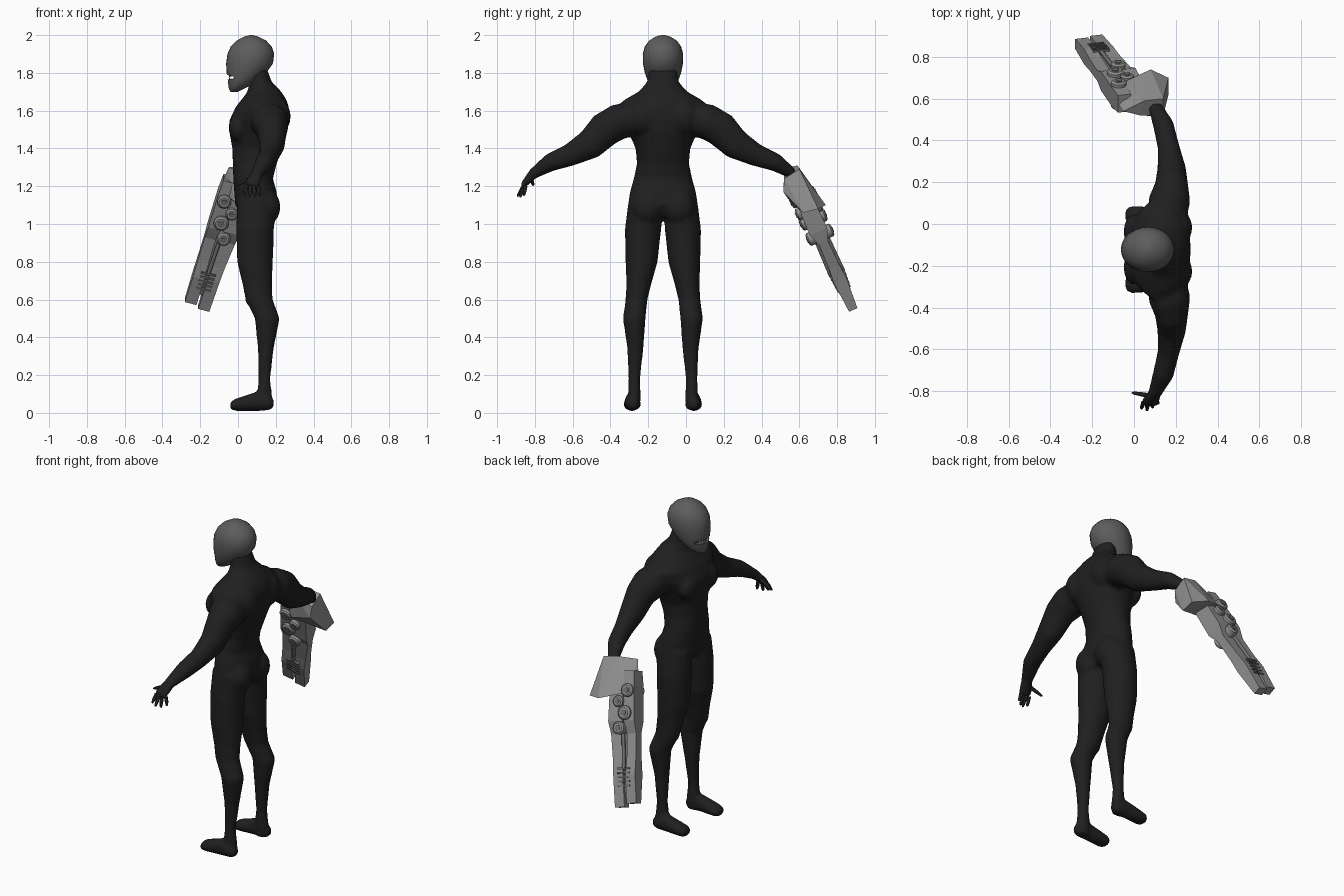
import bpy, bmesh, math
from mathutils import Vector as V

if "Cube" in bpy.data.objects:
    bpy.data.objects.remove(bpy.data.objects["Cube"])

MID = -0.122  # body centre line in y


def material(name, v):
    m = bpy.data.materials.new(name)
    m.diffuse_color = (v, v, v, 1)
    m.use_nodes = True
    m.node_tree.nodes["Principled BSDF"].inputs["Base Color"].default_value = m.diffuse_color
    return m


BODY = material("body black", 0.014)
HEAD = material("head grey", 0.11)
GUN = material("weapon light grey", 0.28)
DARK = material("weapon dark grey", 0.16)


def finish(name, bm, mat, angle=None):
    bmesh.ops.recalc_face_normals(bm, faces=bm.faces)
    me = bpy.data.meshes.new(name)
    bm.to_mesh(me)
    bm.free()
    me.materials.append(mat)
    ob = bpy.data.objects.new(name, me)
    bpy.context.collection.objects.link(ob)
    if angle:
        bpy.ops.object.select_all(action='DESELECT')
        ob.select_set(True)
        bpy.context.view_layer.objects.active = ob
        bpy.ops.object.shade_smooth_by_angle(angle=math.radians(angle))
    return ob


def tube(bm, rings, ref, tangent=None, n=20, phase=0.0, mirror=False):
    """Loft of ellipses (centre, radius along ref, other radius), capped."""
    pts = [V(r[0]) for r in rings]
    loops = []
    for i, (c, ra, rb) in enumerate(rings):
        t = V(tangent) if tangent else pts[min(i + 1, len(pts) - 1)] - pts[max(i - 1, 0)]
        t.normalize()
        a = (V(ref) - V(ref).dot(t) * t).normalized()
        b = t.cross(a)
        loop = []
        for k in range(n):
            u = 2 * math.pi * k / n + phase
            p = pts[i] + a * ra * math.cos(u) + b * rb * math.sin(u)
            if mirror:
                p.y = 2 * MID - p.y
            loop.append(bm.verts.new(p))
        loops.append(loop)
    for l0, l1 in zip(loops, loops[1:]):
        for k in range(n):
            bm.faces.new((l0[k], l0[(k + 1) % n], l1[(k + 1) % n], l1[k]))
    bm.faces.new(loops[0][::-1])
    bm.faces.new(loops[-1])


def hull(name, pts, mat):
    bm = bmesh.new()
    vs = [bm.verts.new(p) for p in pts]
    bmesh.ops.convex_hull(bm, input=vs)
    loose = [v for v in bm.verts if not v.link_faces]
    bmesh.ops.delete(bm, geom=loose, context='VERTS')
    return finish(name, bm, mat)


X, Y, Z = (1, 0, 0), (0, 1, 0), (0, 0, 1)

# Body: torso, legs, feet and arms fused into one smooth skin
bm = bmesh.new()
torso = [(1.04, .03, .17, .12), (1.10, -.015, .21, .185), (1.17, -.02, .205, .175),
         (1.24, -.025, .185, .155), (1.32, -.028, .205, .138), (1.40, -.03, .235, .145),
         (1.48, -.045, .26, .18), (1.55, -.045, .272, .22), (1.62, -.012, .27, .25),
         (1.66, .02, .255, .20), (1.70, .05, .23, .13), (1.75, .06, .18, .085),
         (1.83, .06, .15, .07)]
tube(bm, [(((a + b) / 2, MID, z), (b - a) / 2, w) for z, a, b, w in torso], X, Z, 32)
leg = [(1.12, .10, .105, -.215, .09), (.97, .09, .10, -.228, .096), (.80, .09, .095, -.235, .085),
       (.68, .102, .078, -.25, .066), (.60, .112, .072, -.262, .058), (.50, .155, .066, -.274, .06),
       (.34, .147, .042, -.268, .043), (.18, .14, .031, -.274, .031), (.08, .14, .042, -.274, .034),
       (.02, .14, .038, -.274, .03)]
foot = [(.188, .05, .024, .022), (.16, .05, .038, .036), (.10, .062, .052, .038),
        (.03, .05, .040, .045), (-.02, .042, .031, .046), (-.042, .037, .018, .03)]
arm = [((.16, -.27, 1.56), .09, .09), ((.17, -.36, 1.54), .10, .095), ((.18, -.43, 1.50), .08, .093),
       ((.18, -.51, 1.42), .068, .08), ((.165, -.615, 1.365), .052, .06),
       ((.14, -.72, 1.325), .05, .048), ((.10, -.81, 1.265), .033, .028),
       ((.08, -.845, 1.225), .042, .02), ((.072, -.865, 1.2), .04, .016)]
for m in (False, True):
    tube(bm, [((x, y, z), rx, ry) for z, x, rx, y, ry in leg], X, Z, mirror=m)
    tube(bm, [((x, -.285, z), ry, rz) for x, z, rz, ry in foot], Y, (-1, 0, 0), mirror=m)
    tube(bm, arm[:7] if m else arm, X, mirror=m)
    # chest, shoulder blade, buttock and kneecap swellings: centre x, y offset, z, radii
    for x, dy, z, rx, ry, rz in ((.0, .085, 1.51, .05, .085, .075), (.2, .105, 1.57, .08, .09, .1),
                                 (.15, .085, 1.09, .075, .085, .095), (.06, .14, .61, .024, .03, .04)):
        ball = bmesh.ops.create_uvsphere(bm, u_segments=16, v_segments=10, radius=1)['verts']
        bmesh.ops.scale(bm, vec=(rx, ry, rz), verts=ball)
        bmesh.ops.translate(bm, vec=(x, MID + (dy if m else -dy), z), verts=ball)
body = finish("body", bm, BODY)
mod = body.modifiers.new("fuse", 'REMESH')
mod.mode, mod.voxel_size, mod.use_smooth_shade = 'VOXEL', 0.011, True
mod = body.modifiers.new("soften", 'SMOOTH')
mod.factor, mod.iterations = 0.5, 6

# Fingers and thumb of the free hand
tips = [((.045, -.855, 1.205), (.035, -.885, 1.155)), ((.065, -.86, 1.2), (.062, -.893, 1.145)),
        ((.085, -.86, 1.2), (.09, -.878, 1.14)), ((.105, -.85, 1.2), (.118, -.858, 1.15)),
        ((.065, -.82, 1.24), (-.01, -.808, 1.205))]
for i, (a, b) in enumerate(tips):
    a, b = V(a), V(b)
    bm = bmesh.new()
    tube(bm, [(a, .011, .011), (a.lerp(b, .5), .010, .010), (a.lerp(b, .9), .007, .007),
              (b, .003, .003)], X, n=10)
    finish("thumb" if i == 4 else f"finger_{i + 1}", bm, BODY, 60)

# Head with an open mouth
bm = bmesh.new()
skull = [(1.70, -.04, .0, .025), (1.715, -.048, .03, .05), (1.74, -.052, .08, .072),
         (1.77, -.055, .115, .085), (1.80, -.060, .15, .096), (1.85, -.063, .185, .106),
         (1.90, -.056, .192, .107), (1.94, -.038, .178, .096), (1.97, -.008, .15, .074),
         (1.99, .028, .112, .043), (2.0, .06, .08, .012)]
tube(bm, [(((a + b) / 2, MID, z), (b - a) / 2, w) for z, a, b, w in skull], X, Z, 28)
head = finish("head", bm, HEAD, 40)
cutter = hull("mouth_cutter", [(x, MID + y, z) for y in (-.2, .2) for x, z in
                               ((-.12, 1.755), (-.12, 1.80), (-.02, 1.77), (-.02, 1.785))], HEAD)
cutter.hide_render = True
cutter.hide_viewport = True
mod = head.modifiers.new("mouth", 'BOOLEAN')
mod.operation, mod.object, mod.solver = 'DIFFERENCE', cutter, 'EXACT'
bm = bmesh.new()
for i in range(-3, 4):
    x, y = -.046 + .0022 * i * i, MID + i * .012
    tube(bm, [((x, y, 1.796), .005, .005), ((x, y, 1.775), .001, .001)], X, n=6)
    tube(bm, [((x, y + .006, 1.755), .005, .005), ((x, y + .006, 1.772), .001, .001)], X, n=6)
finish("teeth", bm, HEAD)

# Weapon frame: w across, t thickness, l along the barrel
D = V((-.27, .39, -.88)).normalized()
W = (V(X) - D.x * D).normalized()
T = W.cross(D)
if T.y < 0:
    T = -T
O = V((-.025, .597, 1.196))


def G(w, t, l):
    return O + W * w + T * t + D * l


def beam(name, secs, mat):
    """Rectangular beam through sections (l, w from, w to, half thickness)."""
    bm = bmesh.new()
    q = math.sqrt(2)
    tube(bm, [(G((a + b) / 2, 0, l), (b - a) / 2 * q, h * q) for l, a, b, h in secs],
         W, D, 4, math.pi / 4)
    return finish(name, bm, mat)


# Weapon cuff around the wrist
hull("weapon_cuff", [(-.05, .54, 1.30), (.05, .59, 1.31), (.14, .60, 1.29), (.14, .52, 1.24),
                     (.03, .52, 1.27), (-.10, .60, 1.18), (-.07, .67, 1.15), (.08, .74, 1.10),
                     (.165, .70, 1.08), (.165, .62, 1.06), (.13, .515, 1.17), (-.02, .55, 1.12)], GUN)

# Two rails with a slot between them
beam("front_rail", [(-.04, -.065, .0, .045), (.05, -.07, .0, .05), (.24, -.07, .0, .05),
                    (.31, -.07, -.01, .027), (.44, -.07, -.01, .03), (.54, -.07, -.008, .04),
                    (.70, -.07, -.006, .026)], GUN)
beam("rear_rail", [(.0, .0, .09, .045), (.24, .01, .10, .05), (.31, .015, .095, .026),
                   (.46, .015, .08, .03), (.54, .012, .075, .036), (.72, .008, .07, .024)], GUN)
beam("slot_core", [(.2, -.02, .03, .018), (.64, -.015, .02, .018)], DARK)
for i in range(5):
    l = .50 + i * .024
    beam(f"rib_{i + 1}", [(l, -.035, .045, .046 - .002 * i), (l + .01, -.035, .045, .046 - .002 * i)], DARK)
for s in (-1, 1):
    bm = bmesh.new()
    tube(bm, [(G(.012, s * .032, .28), .01, .01), (G(.005, s * .036, .5), .01, .01)], W, n=10)
    finish("outer_pipe" if s > 0 else "inner_pipe", bm, DARK, 40)

# Round drums running through the weapon
for i, (l, w, r) in enumerate(((.07, -.03, .037), (.13, .028, .032), (.195, -.012, .04), (.28, .026, .036))):
    bm = bmesh.new()
    tube(bm, [(G(w, s, l), r * k, r * k) for s, k in
              ((-.072, .75), (-.064, 1), (.064, 1), (.072, .75))], W, T, 20)
    finish(f"drum_{i + 1}", bm, GUN, 30)
    bm = bmesh.new()
    tube(bm, [(G(w, -.076, l), r * .45, r * .45), (G(w, .076, l), r * .45, r * .45)], W, T, 14)
    finish(f"drum_hub_{i + 1}", bm, DARK, 30)
